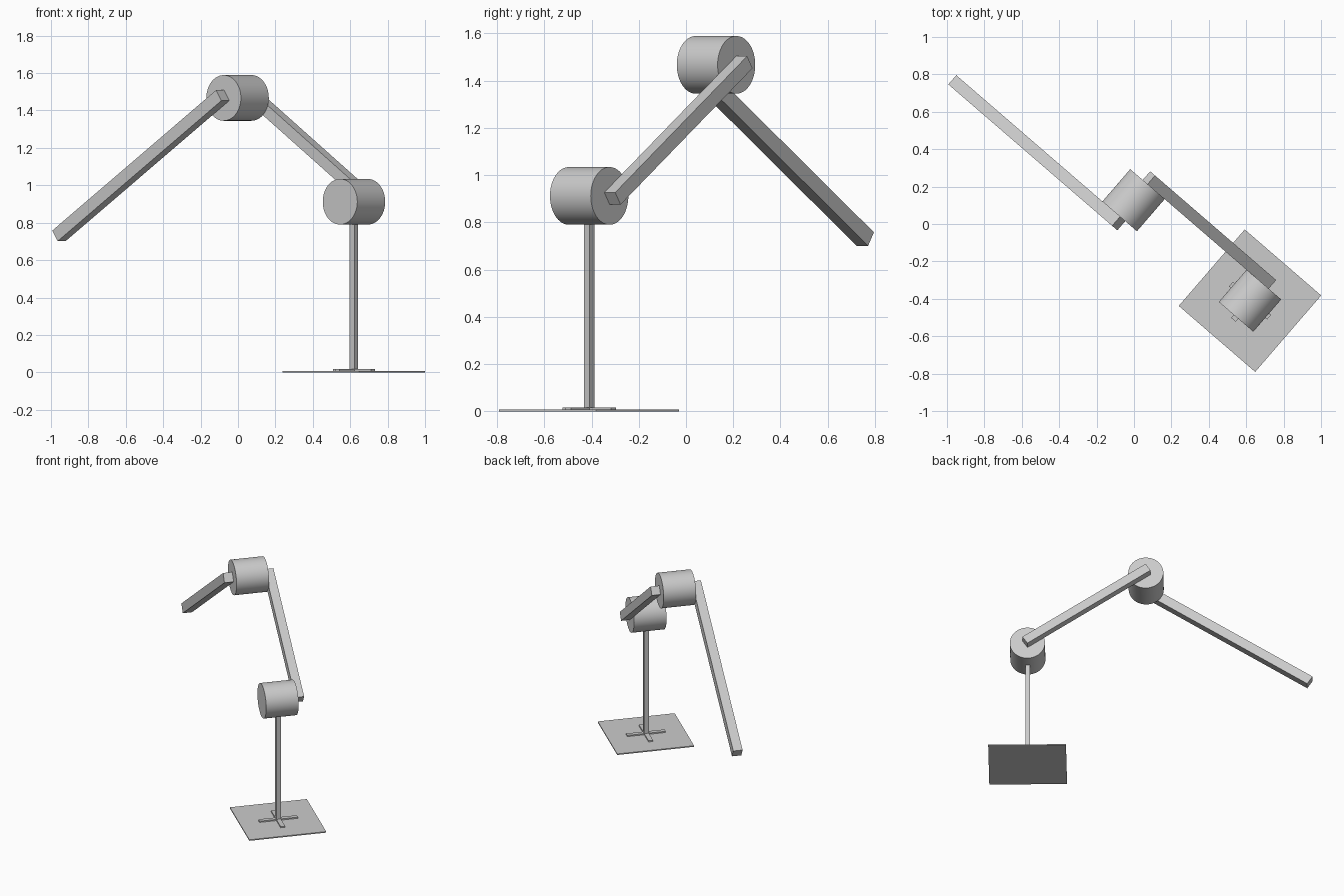
import bpy, math
from mathutils import Matrix, Vector

if "Cube" in bpy.data.objects:
    bpy.data.objects.remove(bpy.data.objects["Cube"])

grey = bpy.data.materials.new("light_grey")
grey.diffuse_color = (0.6, 0.6, 0.6, 1)
grey.use_nodes = True
grey.node_tree.nodes["Principled BSDF"].inputs["Base Color"].default_value = grey.diffuse_color

# Local frame: u runs along the arms, v along the joint axles
BASE = Vector((0.62, -0.41, 0))
FRAME = Matrix.Translation(BASE) @ Matrix.Rotation(math.radians(-40.8), 4, 'Z')


def finish(name, local):
    ob = bpy.context.object
    ob.name = name
    ob.data.materials.append(grey)
    ob.matrix_world = FRAME @ local
    return ob


def box(name, size, centre, pitch=0):
    bpy.ops.mesh.primitive_cube_add(size=1)
    ob = bpy.context.object
    ob.data.transform(Matrix.Diagonal((*size, 1)))
    return finish(name, Matrix.Translation(centre) @ Matrix.Rotation(pitch, 4, 'Y'))


def joint(name, u, z):
    bpy.ops.mesh.primitive_cylinder_add(vertices=64, radius=0.122, depth=0.228)
    bpy.ops.object.shade_smooth_by_angle(angle=math.radians(30))
    finish(name, Matrix.Translation((u, 0, z)) @ Matrix.Rotation(math.pi / 2, 4, 'X'))


def arm(name, start, end, v, width, height, extra):
    # Bar between two (u, z) points, extended past both of them
    du, dz = end[0] - start[0], end[1] - start[1]
    mid = ((start[0] + end[0]) / 2, v, (start[1] + end[1]) / 2)
    box(name, (math.hypot(du, dz) + 2 * extra, width, height), mid, -math.atan2(dz, du))


# Base plate, cross foot and post
box("base_plate", (0.54, 0.54, 0.008), (0, 0, 0.004))
box("foot_bar_u", (0.27, 0.032, 0.01), (0, 0, 0.012))
box("foot_bar_v", (0.032, 0.27, 0.01), (0, 0, 0.012))
box("post", (0.032, 0.032, 0.82), (0, 0, 0.415))

# Cylindrical joints
LOW, HIGH = (0, 0.912), (-0.822, 1.467)
joint("lower_joint", *LOW)
joint("upper_joint", *HIGH)

# Arms on opposite sides of the joints
arm("lower_arm", LOW, HIGH, 0.144, 0.062, 0.062, 0.02)
TIP = (HIGH[0] - 1.115, HIGH[1] - 0.724)
arm("upper_arm", HIGH, TIP, -0.146, 0.065, 0.068, 0.025)
